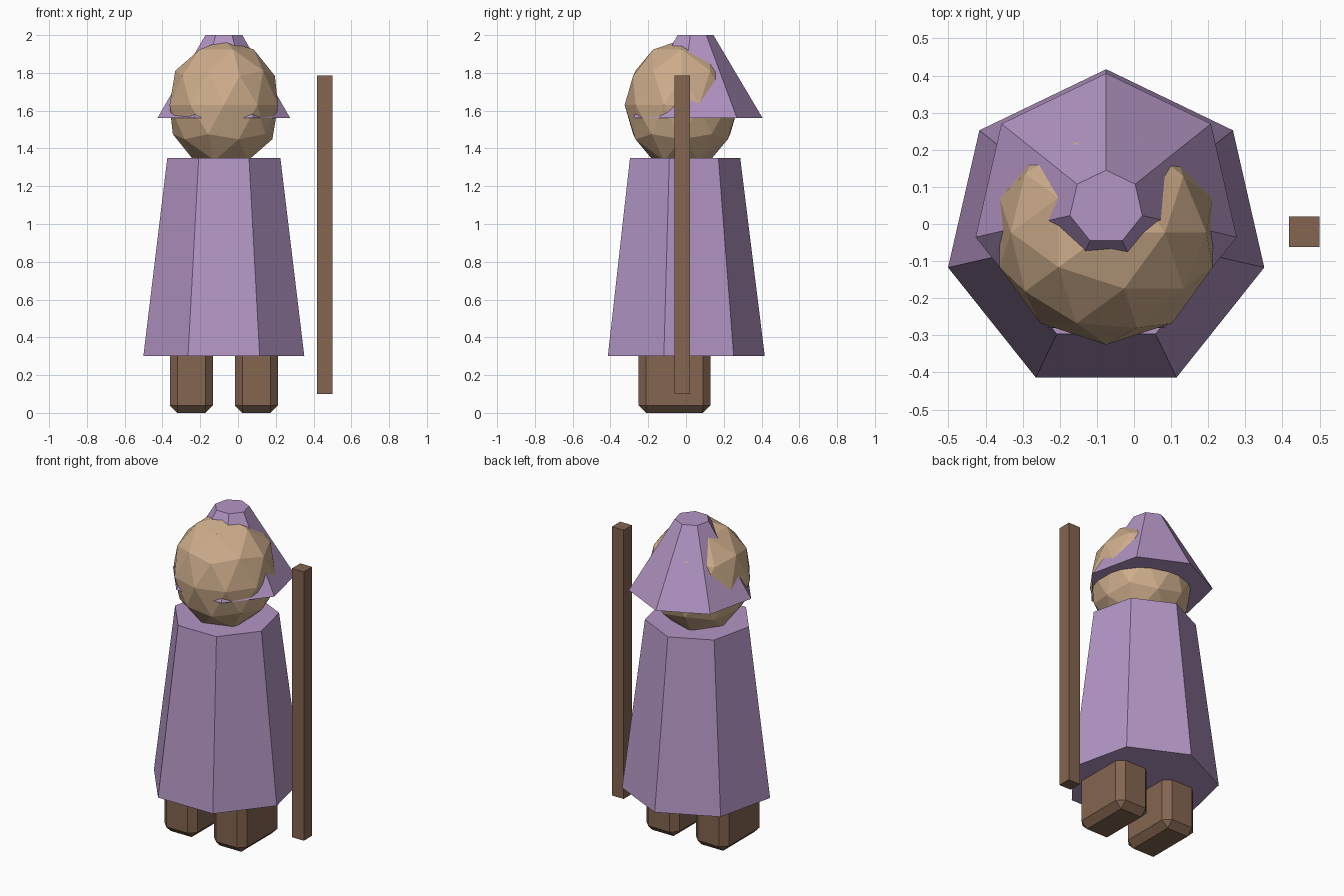
import bpy

if "Cube" in bpy.data.objects:
    bpy.data.objects.remove(bpy.data.objects["Cube"])

CX, CY = -0.075, -0.02  # axis of the figure (staff pushes it off centre)


def material(name, rgb):
    m = bpy.data.materials.new(name)
    m.diffuse_color = (*rgb, 1)
    m.use_nodes = True
    m.node_tree.nodes["Principled BSDF"].inputs["Base Color"].default_value = m.diffuse_color
    return m


cloth = material("purple_cloth", (0.45, 0.30, 0.55))
skin = material("skin", (0.62, 0.42, 0.26))
wood = material("wood", (0.23, 0.13, 0.08))
leather = material("leather", (0.23, 0.13, 0.08))


def finish(name, mat):
    ob = bpy.context.object
    ob.name = name
    ob.data.materials.append(mat)
    return ob


def frustum(name, y, r_bottom, r_top, z0, z1, mat):
    """Seven-sided tapered cone with one corner pointing to the back."""
    bpy.ops.mesh.primitive_cone_add(vertices=7, radius1=r_bottom, radius2=r_top,
                                    depth=z1 - z0, location=(CX, y, (z0 + z1) / 2))
    return finish(name, mat)


def box(name, lo, hi, mat, bevel=0):
    bpy.ops.mesh.primitive_cube_add(size=1, location=[(a + b) / 2 for a, b in zip(lo, hi)])
    ob = finish(name, mat)
    ob.scale = [b - a for a, b in zip(lo, hi)]
    bpy.ops.object.transform_apply(location=False, rotation=False, scale=True)
    if bevel:
        mod = ob.modifiers.new("bevel", 'BEVEL')
        mod.width = bevel
        mod.segments = 1
    return ob


# Robe and hat
frustum("robe", CY, 0.437, 0.307, 0.30, 1.35, cloth)
frustum("hat", 0.045, 0.361, 0.10, 1.56, 2.0, cloth)

# Head, slightly taller than wide
bpy.ops.mesh.primitive_ico_sphere_add(subdivisions=2, radius=1, location=(CX, CY - 0.003, 1.63))
head = finish("head", skin)
head.scale = (0.302, 0.302, 0.345)

# Boots
for side, s in (("left", -1), ("right", 1)):
    x = CX + s * 0.172
    box(side + "_boot", (x - 0.114, -0.252, 0), (x + 0.114, 0.13, 0.36), leather, 0.04)

# Staff
box("staff", (0.418, -0.062, 0.10), (0.50, 0.02, 1.785), wood)
